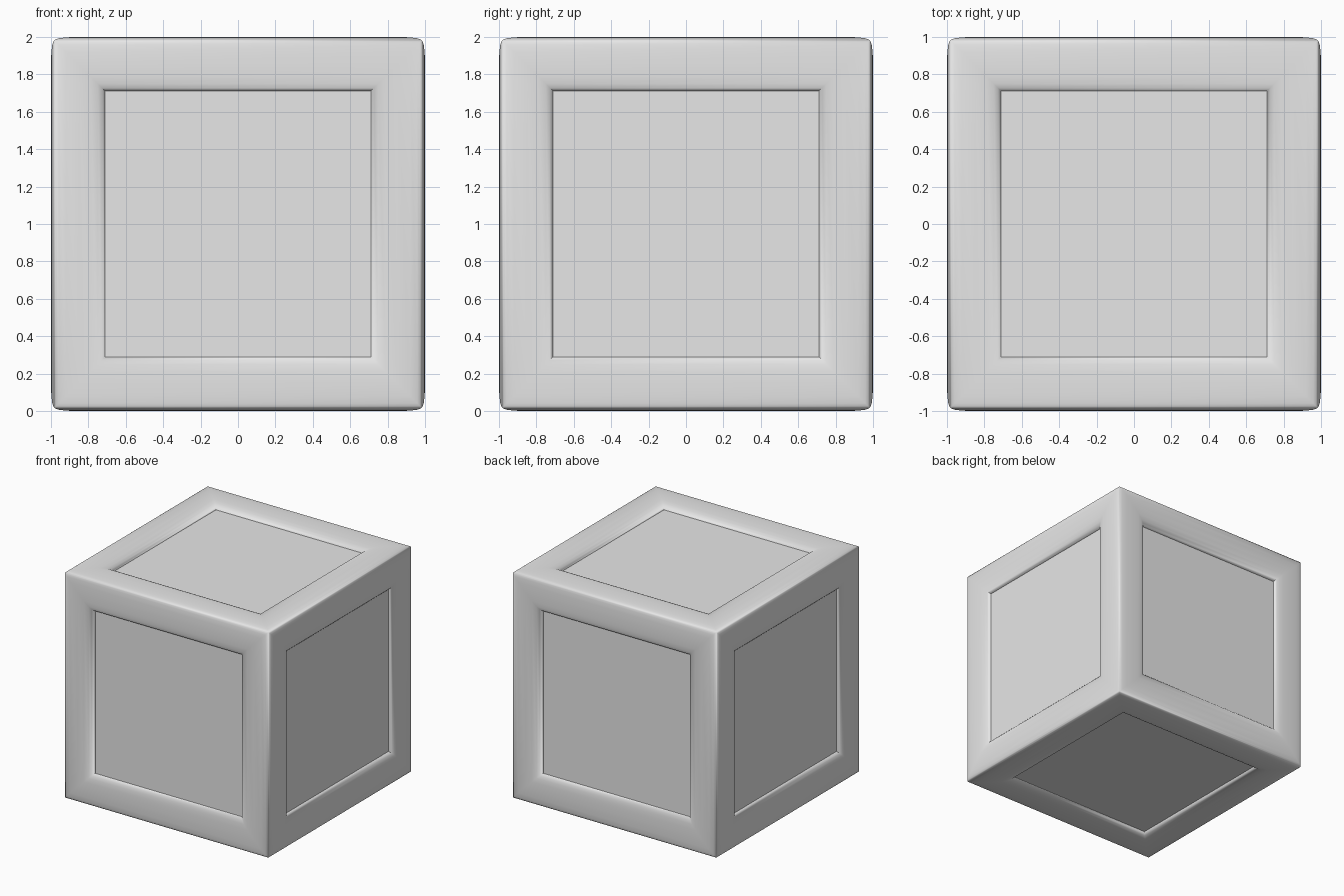
import bpy, bmesh, math
from mathutils import Matrix, Vector

old = bpy.data.objects.get("Cube")
if old:
    bpy.data.objects.remove(old, do_unlink=True)

# One light grey for the whole block
grey = bpy.data.materials.new("light grey")
grey.use_nodes = True
grey.diffuse_color = (0.8, 0.8, 0.8, 1)
grey.node_tree.nodes["Principled BSDF"].inputs["Base Color"].default_value = (0.8, 0.8, 0.8, 1)

# Frame cross-section from block edge to panel: (half width, height)
PROFILE = [(.982, .982), (.974, .988), (.958, .993), (.92, .998), (.85, 1),
           (.79, .998), (.75, .991), (.727, .98), (.714, .967), (.71, .955)]
CORNERS = [(-1, -1), (1, -1), (1, 1), (-1, 1)]
CENTRE = Vector((0, 0, 1))
SIDES = [Matrix.Rotation(i * math.pi / 2, 3, 'X') for i in range(4)]
SIDES += [Matrix.Rotation(s * math.pi / 2, 3, 'Y') for s in (-1, 1)]


def ring(bm, turn, half, height):
    """Square loop of vertices on one side of the block."""
    return [bm.verts.new(turn @ Vector((x * half, y * half, height)) + CENTRE)
            for x, y in CORNERS]


def finish(bm, name):
    bmesh.ops.remove_doubles(bm, verts=bm.verts, dist=0.0005)
    mesh = bpy.data.meshes.new(name)
    bm.to_mesh(mesh)
    bm.free()
    mesh.materials.append(grey)
    obj = bpy.data.objects.new(name, mesh)
    bpy.context.collection.objects.link(obj)
    return obj


# Rounded frame: the cross-section swept round each of the six sides
bm = bmesh.new()
for turn in SIDES:
    loops = [ring(bm, turn, a, h) for a, h in PROFILE]
    for outer, inner in zip(loops, loops[1:]):
        for i in range(4):
            j = (i + 1) % 4
            bm.faces.new((outer[i], outer[j], inner[j], inner[i]))
frame = finish(bm, "rounded_frame")

# Flat recessed panels
bm = bmesh.new()
for turn in SIDES:
    bm.faces.new(ring(bm, turn, *PROFILE[-1]))
finish(bm, "recessed_panels")

# Smooth the frame, keeping the recess corners crisp
bpy.ops.object.select_all(action='DESELECT')
frame.select_set(True)
bpy.context.view_layer.objects.active = frame
bpy.ops.object.shade_smooth_by_angle(angle=math.radians(60))
